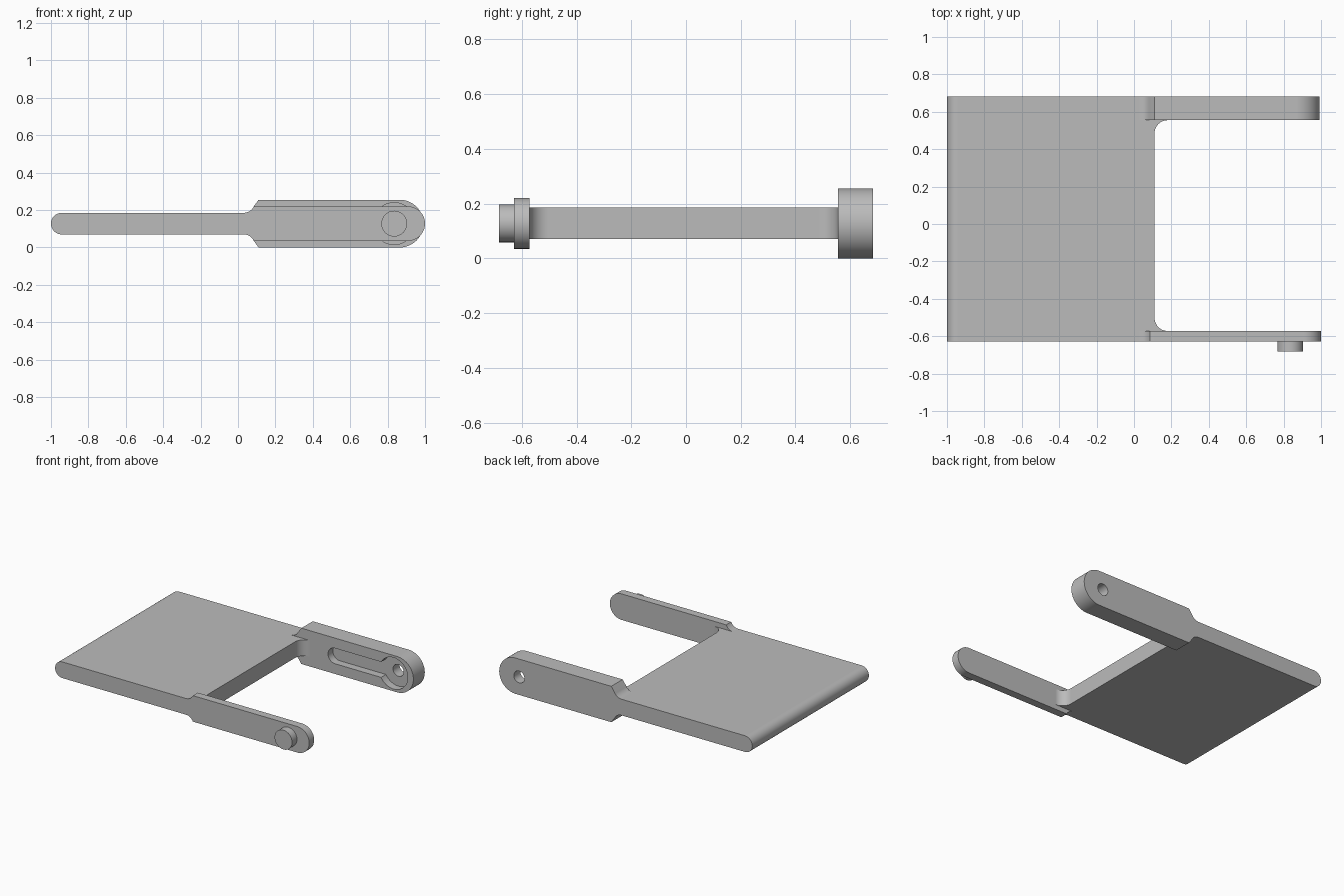
import bpy, bmesh, math
from mathutils import Vector

cube = bpy.data.objects.get("Cube")
if cube:
    bpy.data.objects.remove(cube, do_unlink=True)

grey = bpy.data.materials.new("plain grey")
grey.use_nodes = True
colour = (0.5, 0.5, 0.5, 1)
grey.diffuse_color = colour
grey.node_tree.nodes["Principled BSDF"].inputs["Base Color"].default_value = colour

MID = 0.1275          # height of the centre line
HALF = 0.0575         # half thickness of the plate
PIVOT = 0.835         # pin and hole position along x
BACK, BACK_IN = 0.683, 0.555
FRONT, FRONT_IN = -0.628, -0.572


def arc(cx, cy, r, start, end, n=20):
    """Points on an arc, angles in degrees."""
    angles = [math.radians(start + (end - start) * i / n) for i in range(n + 1)]
    return [(cx + r * math.cos(a), cy + r * math.sin(a)) for a in angles]


def prism(name, profile, low, high, axis="Y"):
    """Extrude a closed outline along y (outline in x, z) or z (outline in x, y)."""
    bm = bmesh.new()
    place = (lambda p: Vector((p[0], low, p[1]))) if axis == "Y" else \
            (lambda p: Vector((p[0], p[1], low)))
    face = bm.faces.new([bm.verts.new(place(p)) for p in profile])
    step = Vector((0, high - low, 0)) if axis == "Y" else Vector((0, 0, high - low))
    made = bmesh.ops.extrude_face_region(bm, geom=[face])["geom"]
    bmesh.ops.translate(bm, vec=step, verts=[v for v in made if isinstance(v, bmesh.types.BMVert)])
    bmesh.ops.recalc_face_normals(bm, faces=bm.faces)
    mesh = bpy.data.meshes.new(name)
    bm.to_mesh(mesh)
    bm.free()
    mesh.materials.append(grey)
    obj = bpy.data.objects.new(name, mesh)
    bpy.context.collection.objects.link(obj)
    return obj


def combine(target, tool, operation):
    """Apply a boolean and remove its tool."""
    bpy.context.view_layer.objects.active = target
    mod = target.modifiers.new("combine", "BOOLEAN")
    mod.operation, mod.object, mod.solver = operation, tool, "EXACT"
    bpy.ops.object.modifier_apply(modifier=mod.name)
    bpy.data.objects.remove(tool, do_unlink=True)


def arm(name, low, high, half, tip):
    """Round-ended arm with a curved flare where it leaves the plate."""
    flare = [(x, MID + z) for x, z in arc(0.03, HALF + 0.06, 0.06, -90, -25, 8)]
    flare.append((0.11, MID + half))
    end = arc(tip - half, MID, half, 90, -90, 32)
    lower = [(x, 2 * MID - z) for x, z in reversed(flare)]
    return prism(name, flare + end + lower, low, high)


# Plate with a rounded outer edge
plate = prism("plate", arc(-1 + HALF, MID, HALF, 90, 270, 24)
              + [(0.11, MID - HALF), (0.11, MID + HALF)], FRONT, BACK)

# Two arms and the rounded inside corners
parts = [arm("thick_arm", BACK_IN, BACK, MID, 0.992),
         arm("thin_arm", FRONT, FRONT_IN, 0.0925, 1.0)]
R = 0.07
for wall, side in ((BACK_IN, -1), (FRONT_IN, 1)):
    curve = arc(0.11 + R, wall + side * R, R, 180, 180 - side * -90, 10)
    corner = [(0.08, wall + side * R)] + curve + \
             [(0.11 + R, wall - side * 0.02), (0.08, wall - side * 0.02)]
    parts.append(prism("corner_fillet", corner, MID - HALF, MID + HALF, "Z"))

# Round pin on the outside of the thin arm
parts.append(prism("pin", arc(PIVOT, MID, 0.069, 0, 348.75, 31), -0.683, FRONT + 0.02))
for part in parts:
    combine(plate, part, "UNION")

# Slot, round recess and through hole in the thick arm
floor = BACK_IN + 0.055
SLOT = 0.055
slot = arc(0.32 + SLOT, MID, SLOT, 90, 270) + [(PIVOT, MID - SLOT), (PIVOT, MID + SLOT)]
for outline, low, high in (
        (slot, BACK_IN - 0.05, floor),
        (arc(PIVOT, MID, 0.112, 0, 352.5, 47), BACK_IN - 0.05, floor),
        (arc(PIVOT, MID, 0.042, 0, 348.75, 31), BACK_IN - 0.05, BACK + 0.05)):
    combine(plate, prism("cutter", outline, low, high), "DIFFERENCE")

# Clean flat areas, then shade
bm = bmesh.new()
bm.from_mesh(plate.data)
bmesh.ops.remove_doubles(bm, verts=bm.verts, dist=0.0001)
bmesh.ops.dissolve_limit(bm, angle_limit=0.01, verts=bm.verts, edges=bm.edges)
bm.to_mesh(plate.data)
bm.free()
plate.name = "plate_with_arms"
bpy.ops.object.select_all(action="DESELECT")
plate.select_set(True)
bpy.context.view_layer.objects.active = plate
bpy.ops.object.shade_smooth_by_angle(angle=math.radians(30))
weighted = plate.modifiers.new("even_shading", "WEIGHTED_NORMAL")
weighted.keep_sharp = True
